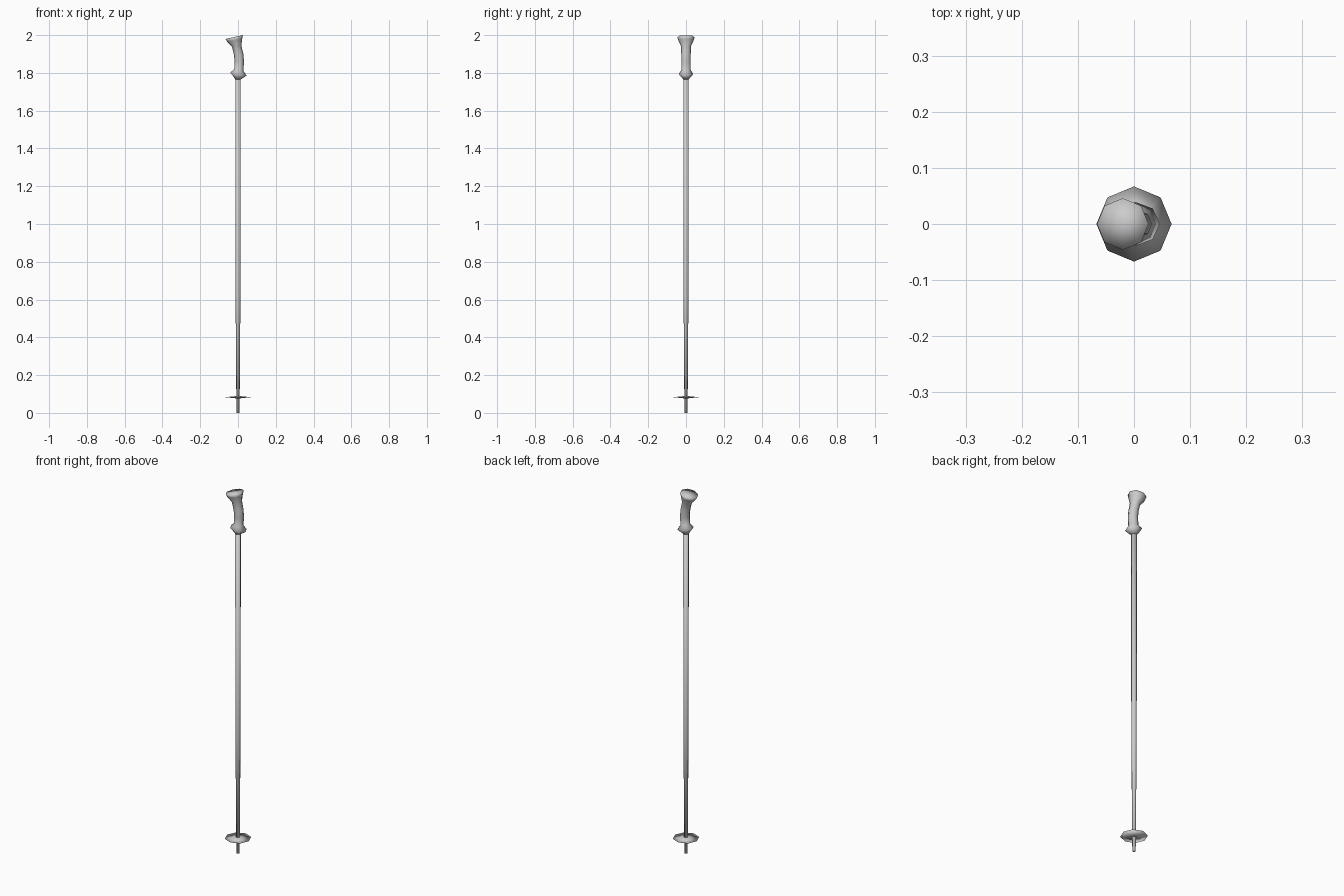
import bpy, bmesh, math

if "Cube" in bpy.data.objects:
    bpy.data.objects.remove(bpy.data.objects["Cube"])

SIDES = 8


def loft(name, rings):
    """Skin eight-sided rings (cx, z, rx, ry, slope) and cap both ends with fans."""
    bm = bmesh.new()
    loops = []
    for cx, z, rx, ry, slope in rings:
        loop = []
        for i in range(SIDES):
            a = 2 * math.pi * i / SIDES
            dx = rx * math.cos(a)
            loop.append(bm.verts.new((cx + dx, ry * math.sin(a), z + slope * dx)))
        loops.append(loop)
    for a, b in zip(loops, loops[1:]):
        for i in range(SIDES):
            j = (i + 1) % SIDES
            bm.faces.new((a[i], a[j], b[j], b[i]))
    for ring, loop in ((rings[0], loops[0]), (rings[-1], loops[-1])):
        tip = bm.verts.new((ring[0], 0, ring[1]))
        for i in range(SIDES):
            bm.faces.new((loop[i], loop[(i + 1) % SIDES], tip))
    bmesh.ops.recalc_face_normals(bm, faces=bm.faces[:])
    # Fully smooth shading, also across the rims
    for f in bm.faces:
        f.smooth = True
    mesh = bpy.data.meshes.new(name)
    bm.to_mesh(mesh)
    bm.free()
    obj = bpy.data.objects.new(name, mesh)
    bpy.context.collection.objects.link(obj)
    return obj


def turned(name, profile):
    """Round part on the pole axis from (radius, z) points."""
    return loft(name, [(0, z, r, r, 0) for r, z in profile])


# Shaft, tapered towards the tip on the ground
turned("shaft", [(0.0083, 0), (0.0131, 0.63), (0.0145, 1.78)])

# Shallow lens-shaped snow basket
turned("basket", [(0.010, 0.077), (0.067, 0.083), (0.010, 0.089)])

# Curved grip with a tilted flared top and a hand stop at the bottom
loft("grip", [
    (0.000, 1.765, 0.014, 0.014, 0.00),
    (0.003, 1.794, 0.043, 0.039, -0.20),
    (0.004, 1.815, 0.024, 0.025, -0.18),
    (0.007, 1.860, 0.025, 0.025, -0.08),
    (0.003, 1.900, 0.025, 0.025, 0.05),
    (-0.007, 1.942, 0.025, 0.027, 0.10),
    (-0.018, 1.973, 0.040, 0.041, 0.18),
    (-0.020, 1.9899, 0.046, 0.046, 0.22),
])
